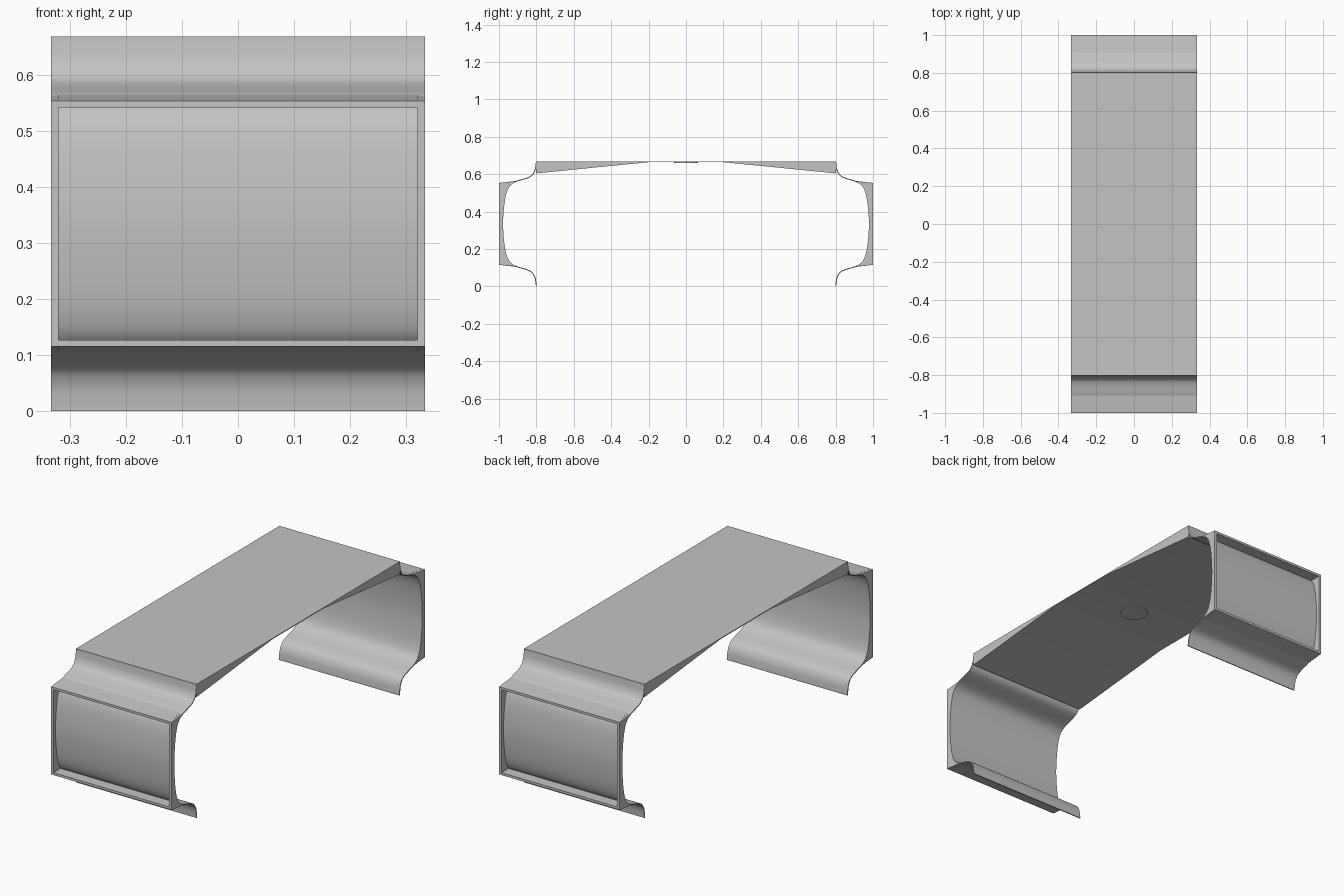
import bpy, bmesh, math
from mathutils import Vector

if "Cube" in bpy.data.objects:
    bpy.data.objects.remove(bpy.data.objects["Cube"], do_unlink=True)

HALF = 0.333      # half width
MID = 0.334       # height about which each end is symmetric
TOP = 2 * MID
RIM = 0.013       # frame width

grey = bpy.data.materials.new("plain grey")
grey.use_nodes = True
colour = (0.55, 0.55, 0.55, 1)
grey.diffuse_color = colour
grey.node_tree.nodes["Principled BSDF"].inputs["Base Color"].default_value = colour


def finish(name, bm):
    bmesh.ops.recalc_face_normals(bm, faces=bm.faces[:])
    mesh = bpy.data.meshes.new(name)
    bm.to_mesh(mesh)
    bm.free()
    mesh.materials.append(grey)
    obj = bpy.data.objects.new(name, mesh)
    bpy.context.collection.objects.link(obj)
    for face in mesh.polygons:
        face.use_smooth = True
    mesh.set_sharp_from_angle(angle=math.radians(25))
    return obj


def prism(name, profile, x0, x1, side=1):
    """Extrude a closed (y, z) profile from x0 to x1."""
    bm = bmesh.new()
    verts = [bm.verts.new((x0, side * y, z)) for y, z in profile]
    cap = bm.faces.new(verts)
    grown = bmesh.ops.extrude_face_region(bm, geom=[cap], use_keep_orig=True)
    moved = [v for v in grown["geom"] if isinstance(v, bmesh.types.BMVert)]
    bmesh.ops.translate(bm, verts=moved, vec=(x1 - x0, 0, 0))
    return finish(name, bm)


def smooth_path(points, steps=6):
    """Catmull-Rom curve through the points."""
    p = [Vector(q) for q in points]
    p = [2 * p[0] - p[1]] + p + [2 * p[-1] - p[-2]]
    path = []
    for a, b, c, d in zip(p, p[1:], p[2:], p[3:]):
        for i in range(steps):
            t = i / steps
            path.append(0.5 * (2 * b + (c - a) * t + (2 * a - 5 * b + 4 * c - d) * t ** 2
                               + (3 * b - a - 3 * c + d) * t ** 3))
    return path + [p[-2]]


def flip(points):
    return [(y, TOP - z) for y, z in reversed(points)]


def inner_side(path, thickness):
    result = []
    for i, point in enumerate(path):
        along = path[min(i + 1, len(path) - 1)] - path[max(i - 1, 0)]
        along.normalize()
        result.append(point + Vector((along.y, -along.x)) * thickness)
    return result


# Top slab, thin in the middle and deepening towards both ends
prism("top_slab", [(-0.803, TOP), (0.803, TOP), (0.803, 0.604), (0.2, 0.664),
                   (-0.2, 0.664), (-0.803, 0.604)], -HALF, HALF)

# Round pad under the middle of the slab
bm = bmesh.new()
bmesh.ops.create_cone(bm, cap_ends=True, segments=32, radius1=0.065, radius2=0.065, depth=0.006)
bmesh.ops.translate(bm, verts=bm.verts[:], vec=(0, 0, 0.663))
finish("underside_pad", bm)

# Upper half of the bent sheet that forms each end
upper = [(0.803, TOP), (0.804, 0.655), (0.81, 0.622), (0.826, 0.595), (0.855, 0.58),
         (0.905, 0.565), (0.94, 0.545), (0.962, 0.508), (0.976, 0.44)]
sheet = smooth_path(upper + [(0.983, MID)] + flip(upper))
inside = inner_side(sheet, 0.005)

# Edge of the end frame, following the bulge of the sheet
bulge = [tuple(p) for p in sheet if 0.905 <= p.x]
frame = [(1, 0.553)] + bulge + [(1, TOP - 0.553)]
rail = [(1, 0.553), (0.905, 0.564), (0.942, 0.541), (1, 0.541)]

for end, side in (("front", -1), ("back", 1)):
    prism(end + "_bent_sheet", [tuple(p) for p in sheet + inside[::-1]], -HALF, HALF, side)
    prism(end + "_frame_right", frame, -HALF, RIM - HALF, side)
    prism(end + "_frame_left", frame, HALF - RIM, HALF, side)
    prism(end + "_frame_top", rail, RIM - HALF, HALF - RIM, side)
    prism(end + "_frame_bottom", flip(rail), RIM - HALF, HALF - RIM, side)
